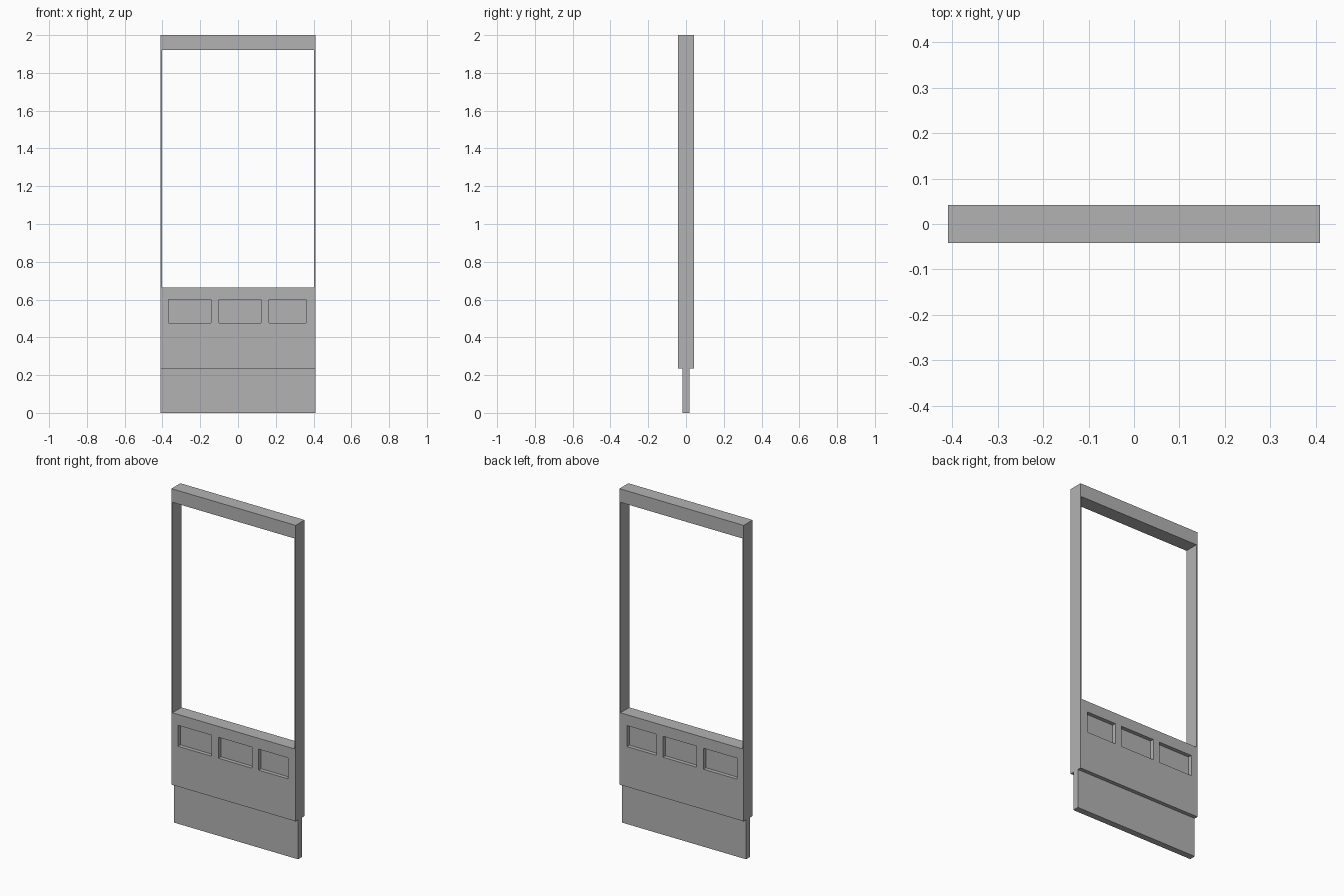
import bpy
import bmesh
from mathutils import Matrix, Vector

cube = bpy.data.objects.get("Cube")
if cube:
    bpy.data.objects.remove(cube)

# One plain grey for every part
grey = bpy.data.materials.new("plain grey")
grey.use_nodes = True
colour = (0.45, 0.45, 0.45, 1)
grey.diffuse_color = colour
grey.node_tree.nodes["Principled BSDF"].inputs["Base Color"].default_value = colour

HALF_W = 0.41     # half width of the whole frame
DEPTH = 0.042     # half depth of the frame
CORE = 0.019      # half depth of the thin core panel
POST = 0.007      # thickness of the side posts


def box(name, x0, x1, z0, z1, half_depth):
    """Box centred on y = 0 between the given x and z limits."""
    bm = bmesh.new()
    size = Vector((x1 - x0, 2 * half_depth, z1 - z0))
    centre = Vector(((x0 + x1) / 2, 0, (z0 + z1) / 2))
    matrix = Matrix.Translation(centre) @ Matrix.Diagonal(size).to_4x4()
    bmesh.ops.create_cube(bm, size=1, matrix=matrix)
    mesh = bpy.data.meshes.new(name)
    bm.to_mesh(mesh)
    bm.free()
    mesh.materials.append(grey)
    obj = bpy.data.objects.new(name, mesh)
    bpy.context.collection.objects.link(obj)


INNER = HALF_W - POST

# Thin core panel: exposed as the foot and at the back of the recesses
box("foot_panel", -HALF_W, HALF_W, 0, 0.235, CORE)
box("recess_panel", -INNER, INNER, 0.475, 0.6, CORE)

# Full-depth horizontal members
box("lower_panel", -INNER, INNER, 0.235, 0.475, DEPTH)
box("sill_rail", -INNER, INNER, 0.6, 0.665, DEPTH)
box("top_rail", -INNER, INNER, 1.92, 2, DEPTH)

# Thin posts closing both sides
for side, x in (("right", -HALF_W), ("left", INNER)):
    box(side + "_post", x, x + POST, 0.235, 2, DEPTH)

# Short blocks dividing the recesses
blocks = ((-INNER, -0.367), (-0.144, -0.1), (0.122, 0.165), (0.36, INNER))
for i, (x0, x1) in enumerate(blocks):
    box(f"divider_{i + 1}", x0, x1, 0.475, 0.6, DEPTH)
